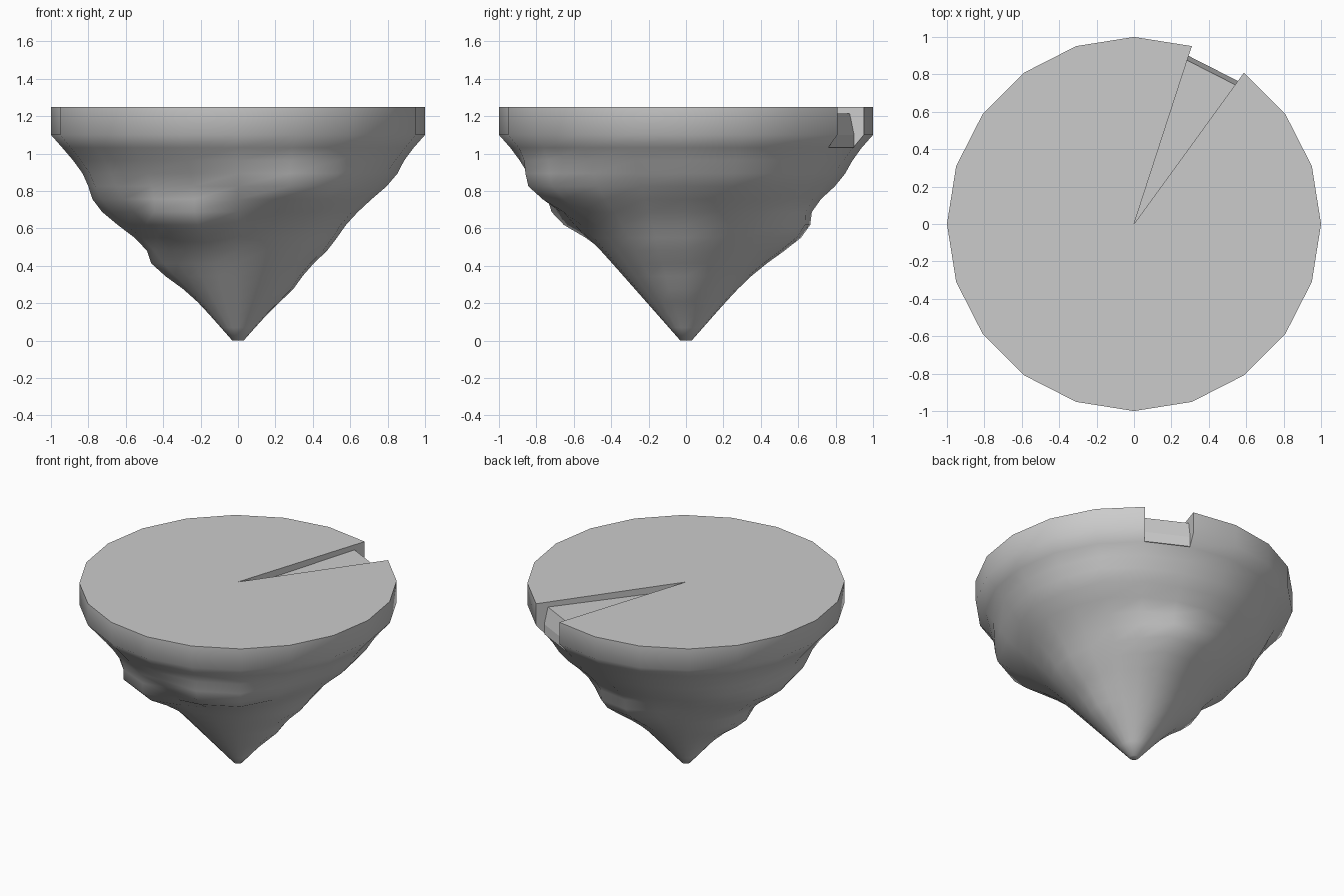
import bpy, bmesh, math

if "Cube" in bpy.data.objects:
    bpy.data.objects.remove(bpy.data.objects["Cube"])

SIDES, ROWS, GAP = 20, 16, 3      # sector 3 (54 to 72 degrees) is the open notch
RIM, TOP = 1.1, 1.25

# rock bulges: angle, height, angular spread, spread above, spread below, size
BUMPS = [(-63, .81, 17, .09, .09, .15), (-117, .66, 13, .07, .08, .16),
         (180, .71, 22, .09, .12, .09), (176, .40, 15, .05, .08, .07),
         (80, .58, 18, .07, .12, .12), (40, .85, 13, .07, .08, .06),
         (90, .85, 14, .07, .08, .04), (0, .86, 14, .06, .08, .04),
         (-10, .50, 14, .05, .07, .03), (-10, .29, 14, .04, .07, .03),
         (140, .82, 15, .07, .10, .05), (215, .80, 14, .07, .08, .04)]


def radius(deg, z):
    r = .03 + .97 * z / RIM
    for a, h, sa, up, down, size in BUMPS:
        da = (deg - a + 180) % 360 - 180
        dz = (z - h) / (up if z > h else down)
        r += size * math.exp(-.5 * ((da / sa) ** 2 + dz * dz)) * (z < 1.0)
    return r


def polar(r, deg, z):
    t = math.radians(deg)
    return (r * math.cos(t), r * math.sin(t), z)


def finish(bm, name, angle):
    bmesh.ops.recalc_face_normals(bm, faces=bm.faces)
    me = bpy.data.meshes.new(name)
    bm.to_mesh(me)
    bm.free()
    ob = bpy.data.objects.new(name, me)
    bpy.context.collection.objects.link(ob)
    bpy.ops.object.select_all(action='DESELECT')
    ob.select_set(True)
    bpy.context.view_layer.objects.active = ob
    bpy.ops.object.shade_smooth_by_angle(angle=math.radians(angle))


# Rock cone with bulges, rim slab and flat top
bm = bmesh.new()
step = 360 / SIDES
rings = []
for j in range(ROWS + 1):
    z = RIM * j / ROWS
    rings.append([bm.verts.new(polar(radius(i * step, z), i * step, z)) for i in range(SIDES)])
rings.append([bm.verts.new(polar(1, i * step, TOP)) for i in range(SIDES)])
for j in range(ROWS + 1):
    for i in range(SIDES):
        if j >= ROWS - 1 and i == GAP:
            continue
        k = (i + 1) % SIDES
        bm.faces.new((rings[j][i], rings[j][k], rings[j + 1][k], rings[j + 1][i]))
bm.faces.new(rings[0])
z_low = RIM * (ROWS - 1) / ROWS
centre_top, centre_low = bm.verts.new((0, 0, TOP)), bm.verts.new((0, 0, z_low))
bm.faces.new([centre_top] + [rings[-1][(GAP + 1 + i) % SIDES] for i in range(SIDES)])
# Notch walls and base
for i in (GAP, GAP + 1):
    bm.faces.new((centre_top, rings[-1][i], rings[-2][i], rings[-3][i], centre_low))
bm.faces.new((centre_low, rings[-3][GAP], rings[-3][GAP + 1]))
finish(bm, "floating_rock", 50)

# Sunken wedge floor inside the notch
bm = bmesh.new()
profile = [(.92, 1.215), (.945, 1.1), (.945, z_low)]
sides = [[bm.verts.new(polar(r, a * step, z)) for r, z in profile] for a in (GAP, GAP + 1)]
hub_top, hub_low = bm.verts.new((0, 0, 1.2)), bm.verts.new((0, 0, z_low))
for s in sides:
    bm.faces.new([hub_top] + s + [hub_low])
for j in range(2):
    bm.faces.new((sides[0][j], sides[1][j], sides[1][j + 1], sides[0][j + 1]))
bm.faces.new((hub_top, sides[0][0], sides[1][0]))
bm.faces.new((hub_low, sides[0][2], sides[1][2]))
finish(bm, "notch_floor", 10)
